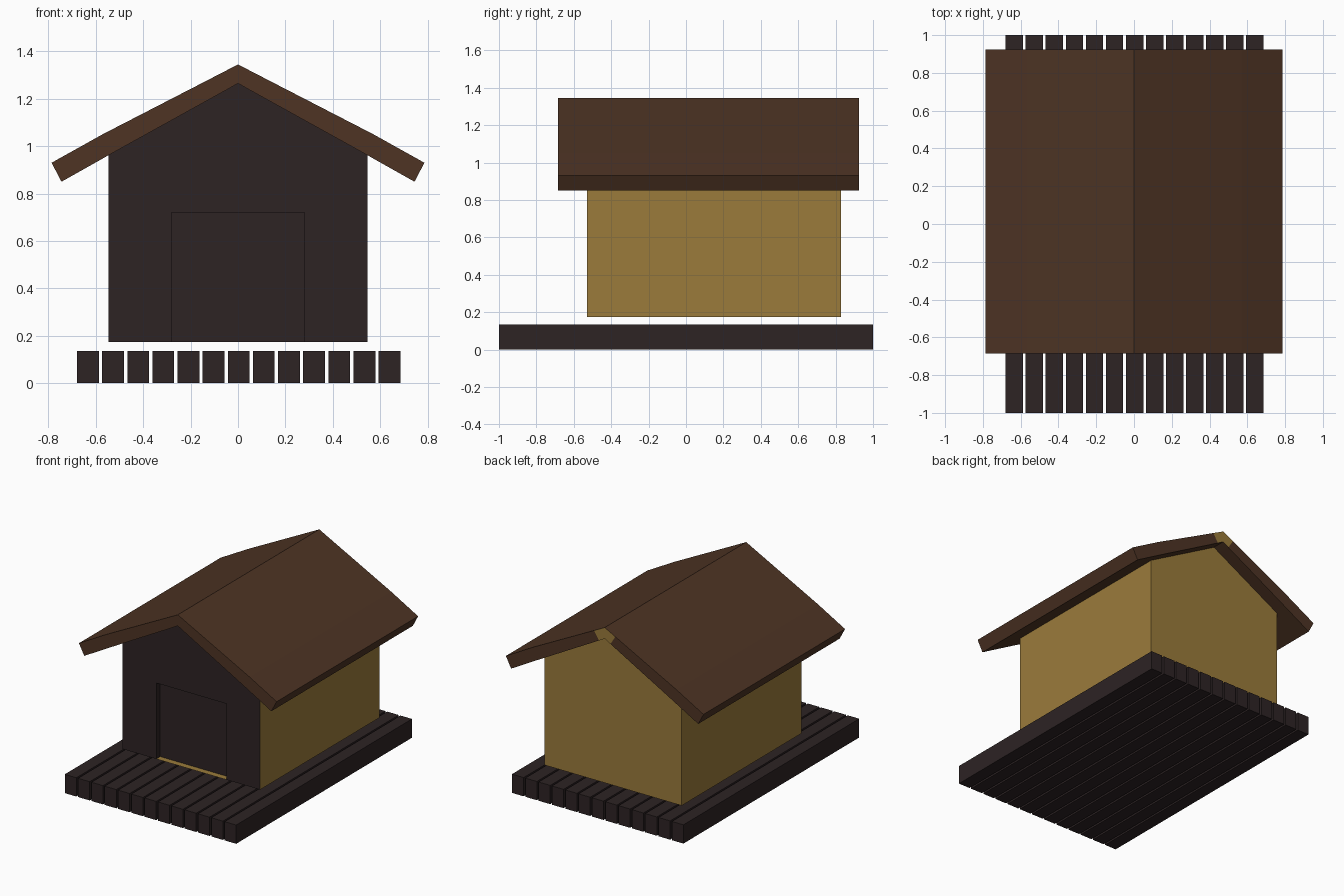
import bpy, bmesh

if "Cube" in bpy.data.objects:
    bpy.data.objects.remove(bpy.data.objects["Cube"])


def material(name, rgb):
    m = bpy.data.materials.new(name)
    lin = [(c / 255 / 12.92) if c < 10 else ((c / 255 + 0.055) / 1.055) ** 2.4 for c in rgb]
    m.diffuse_color = (*lin, 1)
    m.use_nodes = True
    m.node_tree.nodes["Principled BSDF"].inputs["Base Color"].default_value = m.diffuse_color
    return m


GOLD = material("golden wood", (155, 123, 59))
BROWN = material("brown roof", (78, 52, 36))
DARK = material("dark timber", (45, 35, 36))


def build(name, verts, faces, mats, rule=None):
    """Mesh object from points and faces, with an optional colour rule per face."""
    bm = bmesh.new()
    vs = [bm.verts.new(v) for v in verts]
    for f in faces:
        bm.faces.new([vs[i] for i in f])
    bmesh.ops.recalc_face_normals(bm, faces=bm.faces)
    bm.normal_update()
    if rule:
        for f in bm.faces:
            f.material_index = rule(f)
    me = bpy.data.meshes.new(name)
    bm.to_mesh(me)
    bm.free()
    for m in mats:
        me.materials.append(m)
    ob = bpy.data.objects.new(name, me)
    bpy.context.collection.objects.link(ob)
    return ob


def box(name, x0, x1, y0, y1, z0, z1, mat):
    verts = [(x, y, z) for x in (x0, x1) for y in (y0, y1) for z in (z0, z1)]
    faces = [(0, 1, 3, 2), (4, 5, 7, 6), (0, 1, 5, 4), (2, 3, 7, 6), (0, 2, 6, 4), (1, 3, 7, 5)]
    return build(name, verts, faces, [mat])


# Base: 13 separate planks running front to back
for i in range(13):
    c = 0.003 + (i - 6) * 0.1061
    box(f"base_plank_{i + 1}", c - 0.046, c + 0.046, -1, 1, 0, 0.135, DARK)

# Walls: gabled block with a shallow dark doorway sunk in the front
W, D, FRONT, BACK, INSET = 0.547, 0.28, -0.53, 0.83, 0.045
BOTTOM, DOOR_TOP, EAVE, APEX = 0.173, 0.72, 0.965, 1.268
outline = [(W, BOTTOM), (W, EAVE), (0, APEX), (-W, EAVE), (-W, BOTTOM)]
door = [(-D, BOTTOM), (-D, DOOR_TOP), (D, DOOR_TOP), (D, BOTTOM)]
verts = [(x, FRONT, z) for x, z in outline + door]             # 0-8 front
verts += [(x, BACK, z) for x, z in outline]                    # 9-13 back
verts += [(x, FRONT + INSET, z) for x, z in door]              # 14-17 recess
faces = [tuple(range(9)), tuple(range(9, 14))]
faces += [(i, i + 1, i + 10, i + 9) for i in range(4)]         # sides and top
faces += [(5 + i, 6 + i, 15 + i, 14 + i) for i in range(3)]    # door jambs
faces += [(14, 15, 16, 17), (5, 8, 17, 14), (4, 5, 14, 17, 8, 0, 9, 13)]


def door_rule(f):
    c = f.calc_center_median()
    inside = abs(c.x) < D + 0.01 and FRONT < c.y < FRONT + INSET + 0.001
    return 1 if inside and c.z > BOTTOM + 0.01 else 0


build("walls", verts, faces, [GOLD, DARK], door_rule)

# Roof: bent slab with slightly steeper eaves, golden ridge end at the back
R0, R1 = -0.685, 0.925
half_top = [(0.085, 1.301), (0.57, 1.051), (0.787, 0.93)]
half_low = [(0.046, 1.239), (0.53, 0.971), (0.745, 0.85)]


def mirrored(half, ridge):
    return [(-x, z) for x, z in reversed(half)] + [(0, ridge)] + half


top, low = mirrored(half_top, 1.345), mirrored(half_low, 1.265)
n = len(top)
verts = [(x, y, z) for y in (R0, R1) for row in (top, low) for x, z in row]
faces = []
for i in range(n - 1):
    faces += [(i, i + 1, n + i + 1, n + i),                           # front end
              (2 * n + i, 2 * n + i + 1, 3 * n + i + 1, 3 * n + i),   # back end
              (i, i + 1, 2 * n + i + 1, 2 * n + i),                   # outer slope
              (n + i, n + i + 1, 3 * n + i + 1, 3 * n + i)]           # underside
faces += [(i, n + i, 3 * n + i, 2 * n + i) for i in (0, n - 1)]       # eave edges


def ridge_rule(f):
    c = f.calc_center_median()
    return 1 if c.y > R1 - 0.01 and abs(c.x) < 0.08 else 0


build("roof", verts, faces, [BROWN, GOLD], ridge_rule)
